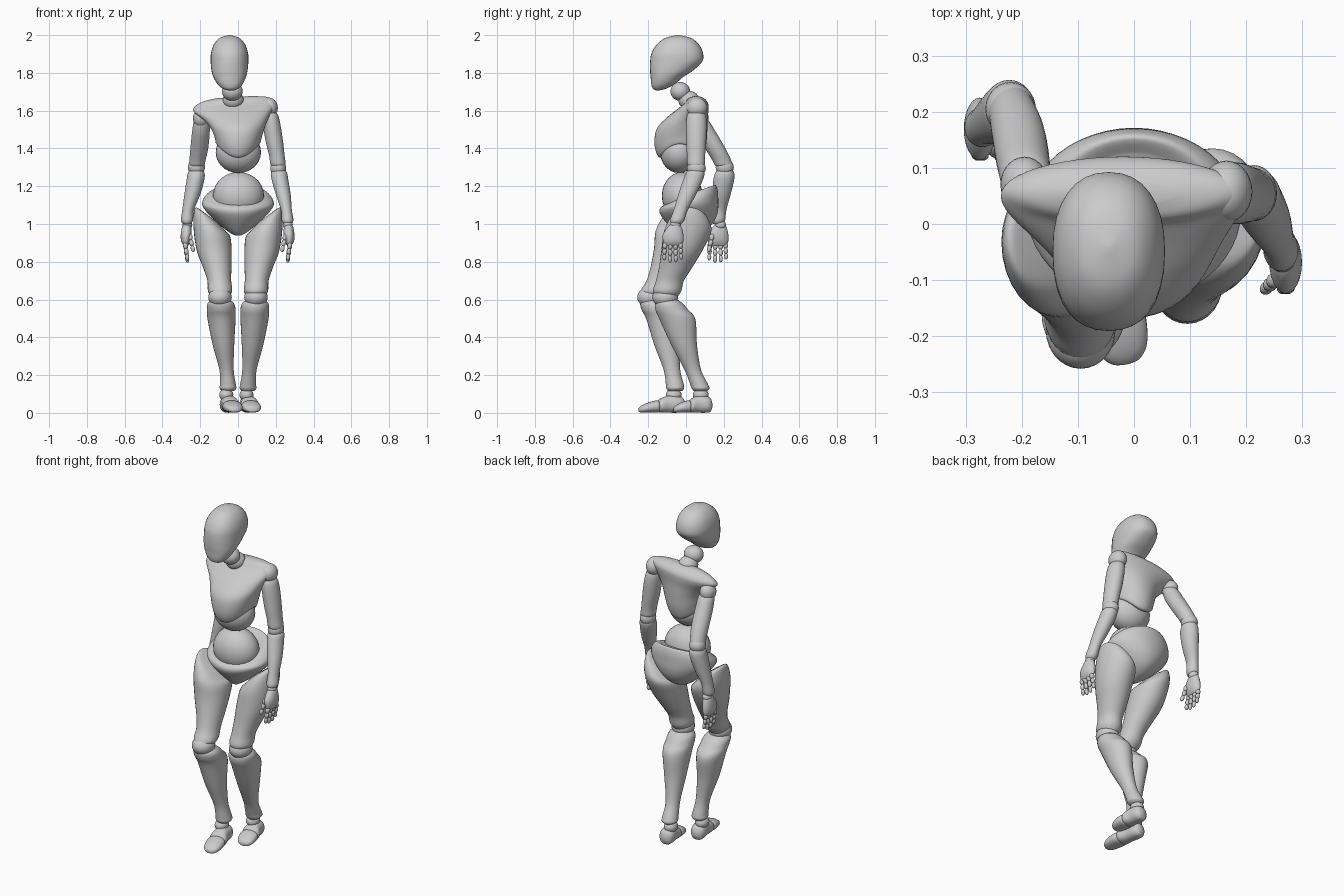
import bpy, bmesh, math
from mathutils import Vector


def spline(a, b, c, d, t):
    return 0.5 * (2*b + (c - a)*t + (2*a - 5*b + 4*c - d)*t*t + (3*b - a - 3*c + d)*t**3)


def loft(name, rings, sides=32, steps=5, power=2.0):
    """Smooth skin over rings (x, y, z, rx, ry, tilt_x, tilt_y, dip)."""
    rs = [tuple(r) + (0,) * (8 - len(r)) for r in rings]
    dense = []
    for i in range(len(rs) - 1):
        a, b, c, d = rs[max(i-1, 0)], rs[i], rs[i+1], rs[min(i+2, len(rs)-1)]
        for s in range(steps):
            dense.append([spline(*q, s / steps) for q in zip(a, b, c, d)])
    dense.append(rs[-1])
    bm = bmesh.new()
    loops = []
    for x, y, z, rx, ry, tx, ty, dip in dense:
        loop = []
        for k in range(sides):
            t = 2 * math.pi * k / sides
            c, s = math.cos(t), math.sin(t)
            u = math.copysign(abs(c) ** (2/power), c)
            v = math.copysign(abs(s) ** (2/power), s)
            dx, dy = max(rx, .001)*u, max(ry, .001)*v
            loop.append(bm.verts.new((x+dx, y+dy, z + tx*dx + ty*dy - dip*v*v)))
        loops.append(loop)
    for p, q in zip(loops, loops[1:]):
        for k in range(sides):
            n = (k + 1) % sides
            bm.faces.new((p[k], p[n], q[n], q[k]))
    bm.faces.new(loops[0])
    bm.faces.new(loops[-1])
    bmesh.ops.recalc_face_normals(bm, faces=bm.faces)
    return finish(name, bm)


def finish(name, bm):
    me = bpy.data.meshes.new(name)
    bm.to_mesh(me)
    bm.free()
    for p in me.polygons:
        p.use_smooth = True
    ob = bpy.data.objects.new(name, me)
    bpy.context.collection.objects.link(ob)
    return ob


def ball(name, loc, size, seg=28):
    bm = bmesh.new()
    bmesh.ops.create_uvsphere(bm, u_segments=seg, v_segments=seg // 2, radius=1)
    ob = finish(name, bm)
    ob.location = loc
    ob.scale = size if isinstance(size, tuple) else (size,) * 3
    return ob


def finger(name, start, end, r):
    # three knuckle segments in a row
    a, b = Vector(start), Vector(end)
    d = (b - a) / 3
    for i in range(3):
        w = r * (1 - .1 * i)
        seg = ball(f"{name}_{i+1}", a + d * (i + .5), (w, w, d.length * .6), 12)
        seg.rotation_euler = d.to_track_quat('Z', 'Y').to_euler()


# Head and neck
loft("head", [(-.038, -.15, 1.708, .018, .012), (-.04, -.14, 1.717, .042, .036),
              (-.042, -.122, 1.74, .066, .062), (-.044, -.103, 1.775, .085, .084),
              (-.045, -.078, 1.81, .095, .112), (-.045, -.052, 1.86, .1, .138),
              (-.045, -.046, 1.905, .098, .136), (-.045, -.043, 1.95, .083, .112),
              (-.045, -.042, 1.985, .052, .068), (-.045, -.042, 2.0, .005, .005)], power=2.25)
ball("neck_joint", (-.03, -.03, 1.702), (.055, .052, .05))
ball("neck_base", (-.025, .015, 1.655), (.055, .055, .05))

# Chest shell, ribs and belly
loft("chest_shell", [(0, -.03, 1.43, .09, .085, 0, 0, .07),
                     (0, -.03, 1.425, .115, .115, 0, 0, .07),
                     (.002, -.03, 1.46, .125, .136, .03, 0, .045),
                     (.002, -.022, 1.51, .143, .135, .06, 0, .01),
                     (-.005, .005, 1.56, .172, .11, .08),
                     (-.018, .04, 1.61, .213, .08, .09),
                     (-.02, .055, 1.637, .212, .062, .09),
                     (-.02, .055, 1.66, .17, .045, .08),
                     (-.02, .055, 1.672, .09, .02, .06)], sides=48)
ball("rib_cage", (.002, -.037, 1.38), (.12, .1, .11))
ball("belly", (.003, -.02, 1.15), (.135, .108, .125))

# Pelvis bowl, open lower at the front
loft("pelvis", [(0, -.01, .938, .015, .02), (0, .01, .955, .045, .065),
                (0, .02, .985, .085, .105), (0, .017, 1.03, .135, .14),
                (0, .015, 1.07, .172, .155, 0, .05), (0, .018, 1.105, .19, .153, 0, .12),
                (0, .03, 1.14, .178, .138, 0, .25), (0, .035, 1.165, .145, .12, 0, .35),
                (0, .035, 1.16, .11, .09, 0, .3)], sides=48)

# Legs: the y values differ per side because of the stride
legs = {
    "left": (1, [.02, .015, .01, -.02, -.055, -.085, -.1, -.1],
             [-.095, -.09, -.075, -.045, -.01, .035, .068, .077, .077], -.11),
    "right": (-1, [-.02, -.025, -.035, -.06, -.1, -.135, -.165, -.172],
              [-.18, -.17, -.148, -.115, -.1, -.075, -.06, -.057, -.057], -.19),
}
thigh = [(.15, 1.04, .04, .05, .75), (.148, 1.025, .08, .095, .75), (.139, .965, .097, .125, .3),
         (.127, .865, .093, .11, 0), (.11, .77, .075, .088, 0), (.099, .70, .063, .074, 0),
         (.095, .645, .064, .075, 0), (.095, .615, .045, .055, 0)]
shin = [(.093, .602, .045, .045), (.091, .58, .07, .072), (.089, .545, .076, .087),
        (.087, .495, .074, .095), (.077, .36, .057, .068), (.061, .23, .038, .044),
        (.054, .155, .042, .047), (.053, .13, .044, .047), (.053, .115, .03, .035)]
for side, (m, ty, sy, knee_y) in legs.items():
    loft(side + "_thigh", [(m*x, y, z, rx, ry, m*t) for (x, z, rx, ry, t), y in zip(thigh, ty)])
    loft(side + "_shin", [(m*x, y, z, rx, ry) for (x, z, rx, ry), y in zip(shin, sy)])
    ball(side + "_knee", (m*.095, knee_y, .612), (.062, .068, .055))

# Feet: lofted from heel to toe, then laid forward
foot = [(0, .04, 0, .012, .012), (0, .042, .012, .033, .036), (0, .045, .04, .043, .044),
        (0, .046, .09, .043, .045), (0, .038, .135, .049, .036), (0, .03, .155, .03, .02)]
toes = [(0, .03, .14, .03, .022), (0, .034, .15, .049, .032), (0, .03, .19, .05, .028),
        (0, .023, .225, .042, .021), (0, .017, .245, .025, .013), (0, .015, .25, .005, .004)]
for side, x, y, turn, length in (("left", .045, .138, 10, .83), ("right", -.062, -.005, 11, 1.0)):
    for part, rings in (("foot", foot), ("toes", toes)):
        ob = loft(f"{side}_{part}", rings, power=2.3)
        ob.rotation_euler = (math.pi / 2, 0, math.radians(turn))
        ob.location = (x, y, 0)
        ob.scale = (1, 1, length)
    ball(side + "_ankle", (x, y - .06, .095), (.037, .042, .035))

# Left arm hangs forward
ball("left_shoulder", (.165, .058, 1.615), (.046, .055, .053))
loft("left_upper_arm", [(.165, .055, 1.60, .02, .025), (.17, .055, 1.58, .04, .047),
                        (.178, .055, 1.53, .046, .055), (.192, .054, 1.44, .046, .053),
                        (.206, .053, 1.36, .041, .048), (.212, .053, 1.315, .04, .046),
                        (.214, .053, 1.295, .025, .03)])
ball("left_elbow", (.213, .055, 1.295), (.042, .05, .045))
loft("left_forearm", [(.215, .053, 1.295, .02, .025), (.217, .05, 1.275, .041, .047),
                      (.222, .038, 1.235, .044, .052), (.24, .006, 1.155, .039, .047),
                      (.256, -.028, 1.075, .029, .037), (.262, -.047, 1.02, .031, .037),
                      (.263, -.05, 1.0, .02, .025)])

# Right arm swings back
ball("right_shoulder", (-.195, .07, 1.56), (.043, .05, .05))
loft("right_upper_arm", [(-.19, .072, 1.56, .02, .025), (-.192, .08, 1.54, .042, .045),
                         (-.197, .108, 1.48, .047, .054), (-.205, .155, 1.40, .047, .054),
                         (-.214, .188, 1.34, .043, .05), (-.218, .2, 1.31, .04, .046),
                         (-.22, .203, 1.295, .025, .03)])
ball("right_elbow", (-.22, .205, 1.3), (.045, .048, .045))
loft("right_forearm", [(-.22, .205, 1.3, .02, .025), (-.221, .205, 1.275, .042, .048),
                       (-.225, .2, 1.235, .047, .055), (-.242, .189, 1.155, .042, .047),
                       (-.264, .178, 1.075, .031, .036), (-.27, .172, 1.02, .032, .035),
                       (-.27, .17, 1.0, .02, .025)])

# Hands: wrist, palm, four fingers and a thumb
for side, m, x, y in (("left", 1, .268, -.068), ("right", -1, .272, .17)):
    ball(side + "_wrist", (m*(x - .004), y + .012, .995), (.026, .03, .026))
    loft(side + "_palm", [(m*x, y + .01, 1.0, .014, .02), (m*x, y + .008, .985, .024, .036),
                          (m*(x + .002), y, .945, .029, .054), (m*(x + .004), y, .91, .025, .054),
                          (m*(x + .004), y, .885, .012, .045)], sides=24)
    for i, (off, tip) in enumerate(((-.043, .81), (-.015, .798), (.013, .80), (.039, .815))):
        finger(f"{side}_finger{i+1}", (m*(x + .008), y + off, .9),
               (m*(x - .005), y + off * 1.1, tip), .0135)
    finger(side + "_thumb", (m*(x - .015), y - .03, .945), (m*(x - .036), y - .05, .855), .014)
